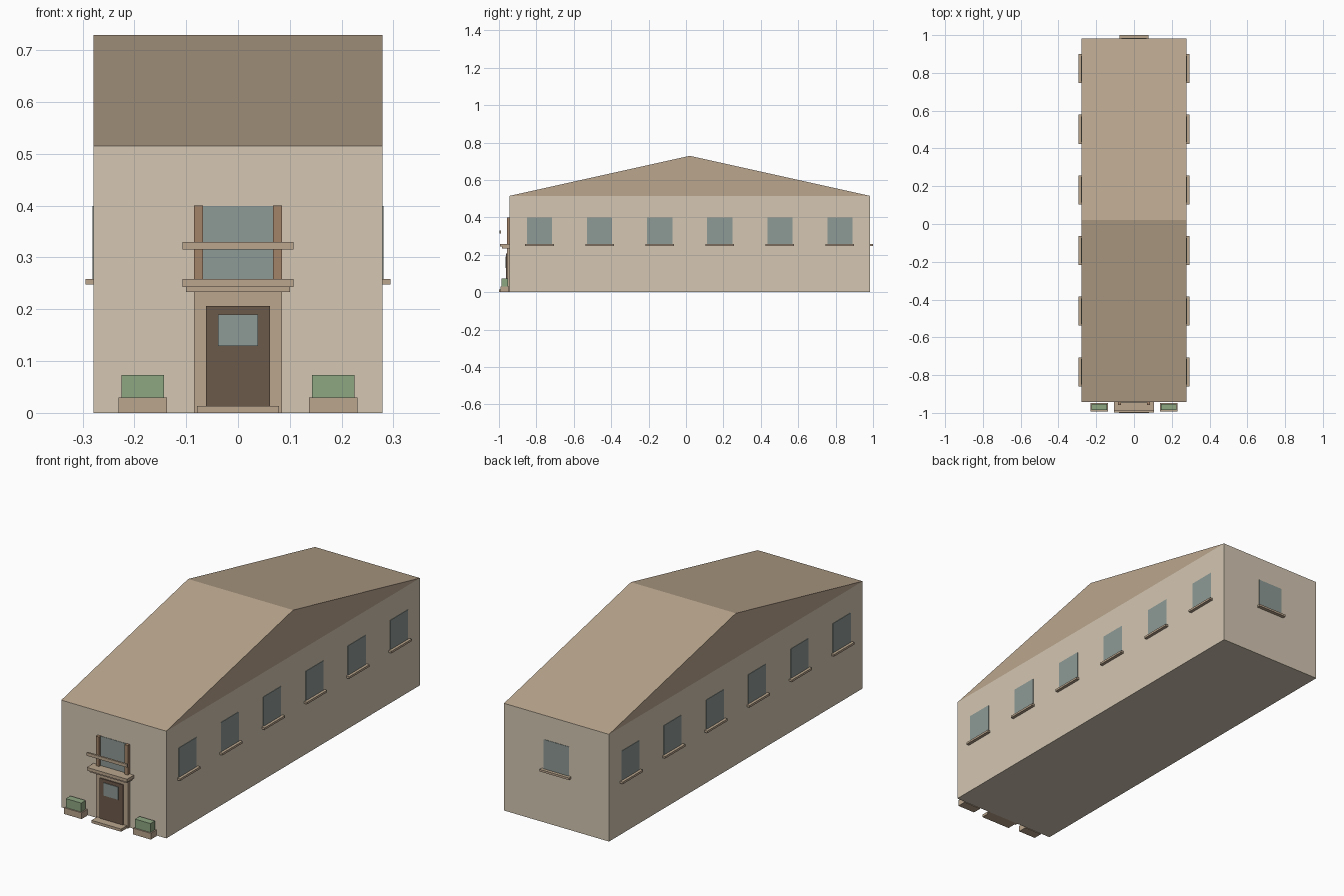
import bpy, bmesh

if "Cube" in bpy.data.objects:
    bpy.data.objects.remove(bpy.data.objects["Cube"])

def material(name, r, g, b):
    m = bpy.data.materials.new(name)
    m.diffuse_color = (r, g, b, 1)
    m.use_nodes = True
    m.node_tree.nodes["Principled BSDF"].inputs["Base Color"].default_value = m.diffuse_color
    return m

WALL = material("plaster", 0.66, 0.57, 0.45)
TRIM = material("tan_trim", 0.49, 0.38, 0.27)
GLASS = material("glass", 0.27, 0.32, 0.30)
DOOR = material("dark_wood", 0.15, 0.10, 0.07)
POST = material("light_wood", 0.36, 0.23, 0.14)
LEAF = material("leaves", 0.27, 0.38, 0.22)

def finish(name, bm, mat):
    bmesh.ops.recalc_face_normals(bm, faces=bm.faces)
    me = bpy.data.meshes.new(name)
    bm.to_mesh(me)
    bm.free()
    me.materials.append(mat)
    ob = bpy.data.objects.new(name, me)
    bpy.context.collection.objects.link(ob)
    return ob

def box(name, x, y, z, mat):
    """Box from three (min, max) ranges."""
    bm = bmesh.new()
    bmesh.ops.create_cube(bm, size=1)
    for v in bm.verts:
        v.co = [r[0] if c < 0 else r[1] for c, r in zip(v.co, (x, y, z))]
    return finish(name, bm, mat)

W, F, B = 0.279, -0.943, 0.983      # half width, front wall, back wall
MID = (F + B) / 2
EAVE, RIDGE = 0.515, 0.729

# walls
box("walls", (-W, W), (F, B), (0, EAVE), WALL)

# roof: triangular profile extruded across the width
bm = bmesh.new()
face = bm.faces.new([bm.verts.new((-W, y, z)) for y, z in ((F, EAVE), (B, EAVE), (MID, RIDGE))])
ext = bmesh.ops.extrude_face_region(bm, geom=[face])
bmesh.ops.translate(bm, vec=(2 * W, 0, 0),
                    verts=[g for g in ext["geom"] if isinstance(g, bmesh.types.BMVert)])
finish("roof", bm, TRIM)

# side windows with sills
for side, s in (("left", -1), ("right", 1)):
    def out(a, b):
        return tuple(sorted((s * a, s * b)))
    for i in range(6):
        y = MID + (i - 2.5) * 0.321
        box(f"{side}_window_{i + 1}", out(W - 0.01, W + 0.002), (y - 0.067, y + 0.067), (0.258, 0.399), GLASS)
        box(f"{side}_sill_{i + 1}", out(W - 0.005, W + 0.015), (y - 0.077, y + 0.077), (0.248, 0.258), TRIM)

# back window with sill
box("back_window", (-0.067, 0.067), (B - 0.01, B + 0.002), (0.258, 0.399), GLASS)
box("back_sill", (-0.078, 0.078), (B - 0.005, 1.0), (0.248, 0.258), TRIM)

# entrance: frame, door, pane, step
box("door_frame", (-0.085, 0.085), (F - 0.014, F), (0, 0.233), TRIM)
box("door", (-0.062, 0.062), (F - 0.019, F - 0.01), (0.013, 0.206), DOOR)
box("door_pane", (-0.039, 0.039), (F - 0.022, F - 0.015), (0.129, 0.19), GLASS)
box("door_step", (-0.079, 0.079), (-1.0, F), (0, 0.013), TRIM)

# canopy in two layers
box("canopy_lower", (-0.1, 0.1), (-0.985, F), (0.233, 0.244), TRIM)
box("canopy_upper", (-0.107, 0.107), (-0.995, F), (0.243, 0.258), TRIM)

# window above the canopy, its posts and the front rail
box("front_window", (-0.068, 0.068), (F - 0.002, F + 0.01), (0.258, 0.399), GLASS)
box("balcony_rail", (-0.107, 0.107), (-0.997, -0.988), (0.315, 0.33), TRIM)

# mirrored posts and planters
for side, s in (("left", -1), ("right", 1)):
    def span(a, b):
        return tuple(sorted((s * a, s * b)))
    box(f"{side}_window_post", span(0.068, 0.085), (F - 0.015, F), (0.258, 0.4), POST)
    box(f"{side}_planter", span(0.137, 0.231), (-0.992, F - 0.004), (0, 0.03), TRIM)
    box(f"{side}_planter_hedge", span(0.143, 0.225), (-0.986, F - 0.009), (0.03, 0.073), LEAF)
